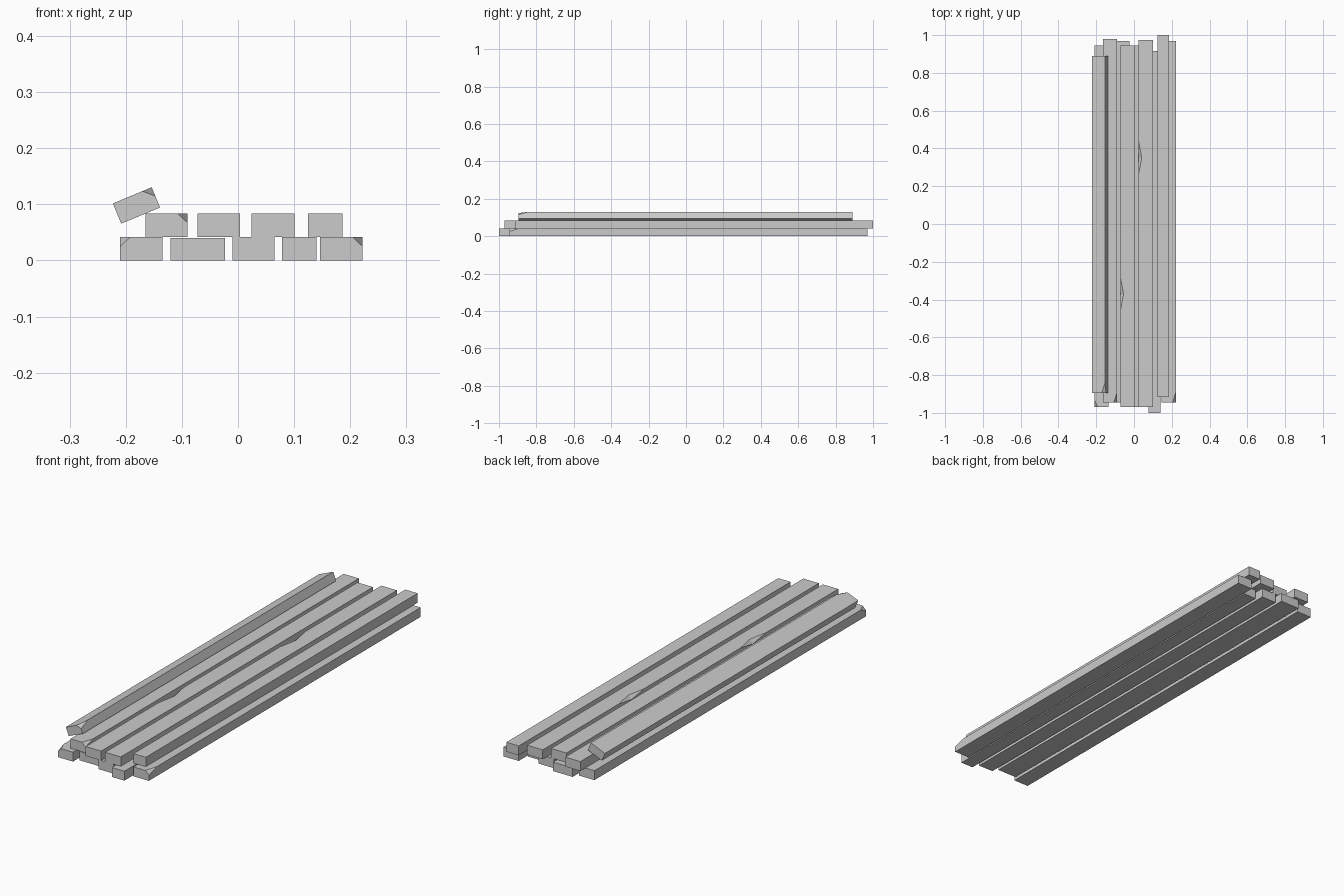
import bpy, bmesh, math
from mathutils import Vector, Matrix

cube = bpy.data.objects.get("Cube")
if cube:
    bpy.data.objects.remove(cube, do_unlink=True)

grey = bpy.data.materials.new("weathered grey wood")
grey.use_nodes = True
grey.diffuse_color = (0.6, 0.6, 0.6, 1)
grey.node_tree.nodes["Principled BSDF"].inputs["Base Color"].default_value = (0.6, 0.6, 0.6, 1)


def plank(name, x0, x1, z0, z1, y0, y1, corners=(), nick=None, tilt=0):
    """Board with broken corners (x side, y side, length) and an optional nick on its upper left edge."""
    size = Vector((x1 - x0, y1 - y0, z1 - z0))
    centre = Vector((x0 + x1, y0 + y1, z0 + z1)) / 2
    bm = bmesh.new()
    bmesh.ops.create_cube(bm, size=1)
    bmesh.ops.scale(bm, vec=size, verts=bm.verts)

    # broken upper corners
    for sx, sy, length in corners:
        tip = Vector((sx * size.x, sy * size.y, size.z)) / 2
        cut = Vector((sx / 0.018, sy / length, 1 / 0.017))
        res = bmesh.ops.bisect_plane(
            bm, geom=bm.verts[:] + bm.edges[:] + bm.faces[:],
            plane_co=tip - Vector((sx * 0.018, 0, 0)), plane_no=cut.normalized(), clear_outer=True)
        edges = [g for g in res["geom_cut"] if isinstance(g, bmesh.types.BMEdge)]
        bmesh.ops.edgeloop_fill(bm, edges=edges)

    bmesh.ops.recalc_face_normals(bm, faces=bm.faces)
    mesh = bpy.data.meshes.new(name)
    bm.to_mesh(mesh)
    bm.free()
    mesh.materials.append(grey)
    obj = bpy.data.objects.new(name, mesh)
    bpy.context.collection.objects.link(obj)
    obj.location = centre
    obj.rotation_euler.y = -math.radians(tilt)

    # splintered nick, cut with a long diamond
    if nick is not None:
        bm = bmesh.new()
        bmesh.ops.create_uvsphere(bm, u_segments=4, v_segments=2, radius=1)
        bmesh.ops.scale(bm, vec=(0.017, 0.09, 0.015), verts=bm.verts)
        cutter_mesh = bpy.data.meshes.new("nick_cutter")
        bm.to_mesh(cutter_mesh)
        bm.free()
        cutter = bpy.data.objects.new("nick_cutter", cutter_mesh)
        bpy.context.collection.objects.link(cutter)
        cutter.location = (x0, nick, z1)
        cutter.hide_render = True
        mod = obj.modifiers.new("nick", 'BOOLEAN')
        mod.operation = 'DIFFERENCE'
        mod.solver = 'EXACT'
        mod.object = cutter
        bpy.context.view_layer.update()
        graph = bpy.context.evaluated_depsgraph_get()
        result = bpy.data.meshes.new_from_object(obj.evaluated_get(graph))
        obj.modifiers.clear()
        obj.data = result
        bpy.data.objects.remove(cutter, do_unlink=True)
    return obj


# lower layer
H = 0.042
plank("lower_plank_1", -0.21, -0.135, 0, H, -0.97, 0.945, [(-1, -1, 0.04)])
plank("lower_plank_2", -0.12, -0.023, 0, 0.04, -0.945, 0.97)
plank("lower_plank_3", -0.01, 0.065, 0, H, -0.97, 0.945)
plank("lower_plank_4", 0.078, 0.14, 0, H, -1.0, 0.915)
plank("lower_plank_5", 0.146, 0.222, 0, H, -0.945, 0.97, [(1, -1, 0.055)])

# upper layer
T = 0.084
plank("upper_plank_1", -0.165, -0.09, H, T, -0.945, 0.98, [(1, -1, 0.05)])
plank("upper_plank_2", -0.072, 0.004, H, T, -0.97, 0.945, nick=-0.37)
plank("upper_plank_3", 0.024, 0.101, H, T, -0.97, 0.975, nick=0.35)
plank("upper_plank_4", 0.125, 0.186, H, T, -0.915, 1.0)

# loose plank leaning on top
plank("loose_plank", -0.2185, -0.1435, 0.0785, 0.1175, -0.895, 0.89,
      [(1, -1, 0.055)], tilt=22.6)
